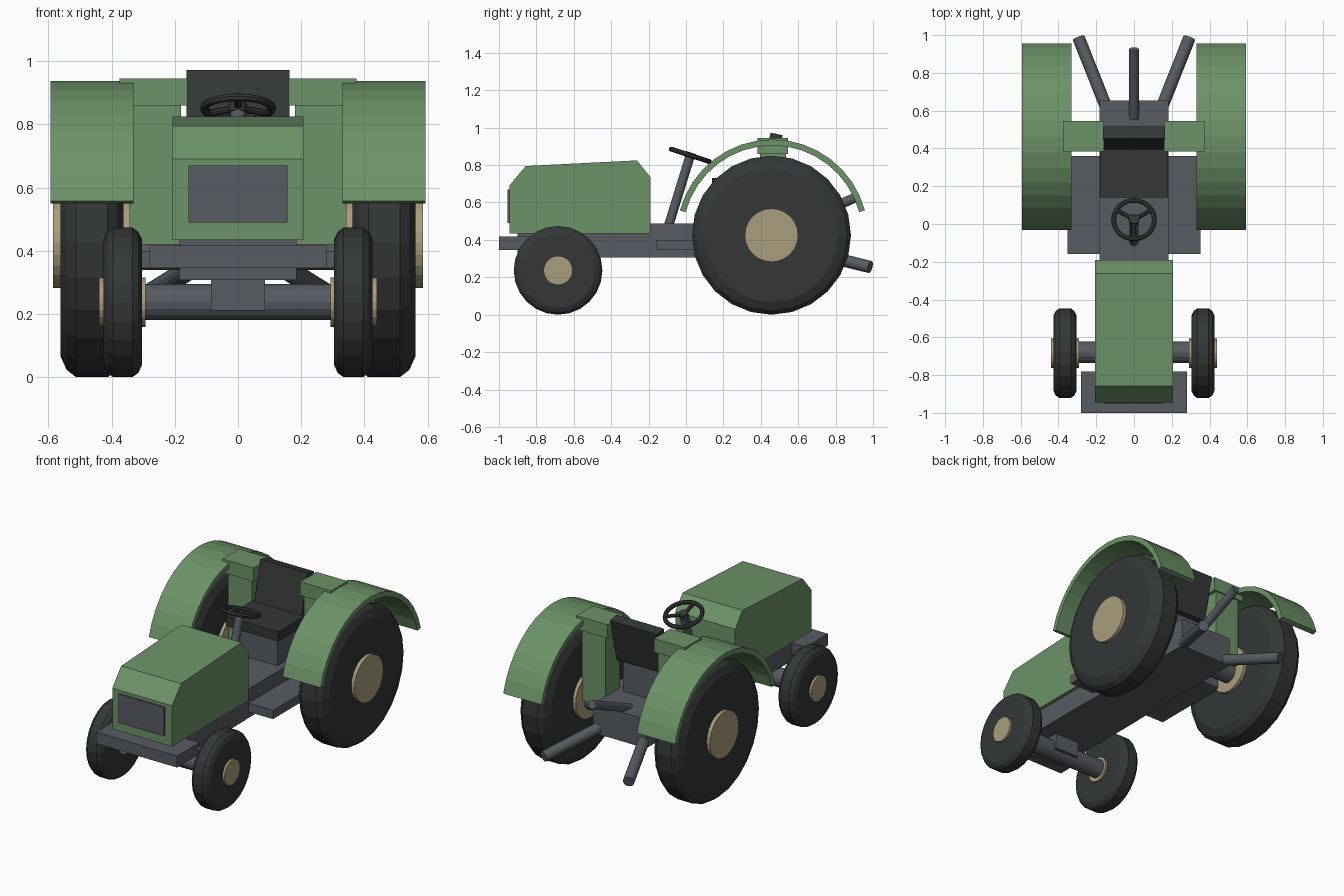
import bpy, bmesh, math
from mathutils import Vector

if "Cube" in bpy.data.objects:
    bpy.data.objects.remove(bpy.data.objects["Cube"])


def material(name, rgb):
    m = bpy.data.materials.new(name)
    m.diffuse_color = (*rgb, 1)
    m.use_nodes = True
    m.node_tree.nodes["Principled BSDF"].inputs["Base Color"].default_value = m.diffuse_color
    return m


GREEN = material("green_paint", (0.15, 0.29, 0.135))
METAL = material("dark_metal", (0.095, 0.105, 0.12))
BLACK = material("rubber", (0.033, 0.038, 0.037))
SAND = material("sand_paint", (0.40, 0.34, 0.20))


def finish(name, bm, mat):
    bmesh.ops.recalc_face_normals(bm, faces=bm.faces)
    me = bpy.data.meshes.new(name)
    bm.to_mesh(me)
    bm.free()
    me.materials.append(mat)
    ob = bpy.data.objects.new(name, me)
    bpy.context.collection.objects.link(ob)
    return ob


def extrude_x(name, profile, x0, x1, mat):
    """Extrude a closed (y, z) profile from x0 to x1."""
    bm = bmesh.new()
    face = bm.faces.new([bm.verts.new((x0, y, z)) for y, z in profile])
    new = bmesh.ops.extrude_face_region(bm, geom=[face])["geom"]
    verts = [v for v in new if isinstance(v, bmesh.types.BMVert)]
    bmesh.ops.translate(bm, verts=verts, vec=(x1 - x0, 0, 0))
    return finish(name, bm, mat)


def box(name, x, y, z, mat):
    return extrude_x(name, [(y[0], z[0]), (y[1], z[0]), (y[1], z[1]), (y[0], z[1])], *x, mat)


def rod(name, a, b, r, mat, sides=16):
    a, b = Vector(a), Vector(b)
    bm = bmesh.new()
    bmesh.ops.create_cone(bm, cap_ends=True, segments=sides, radius1=r, radius2=r, depth=(b - a).length)
    ob = finish(name, bm, mat)
    ob.rotation_euler = (b - a).to_track_quat("Z", "Y").to_euler()
    ob.location = (a + b) / 2
    return ob


def tyre(name, centre, r, half, sides):
    """Lathe a shouldered tyre profile around the x axis."""
    profile = [(-1, 0.84), (-0.8, 0.945), (-0.5, 1), (0.5, 1), (0.8, 0.945), (1, 0.84)]
    bm = bmesh.new()
    rings = []
    for px, pr in profile:
        rings.append([bm.verts.new((px * half, pr * r * math.sin(t), pr * r * math.cos(t)))
                      for t in (2 * math.pi * i / sides for i in range(sides))])
    for p, q in zip(rings, rings[1:]):
        for i in range(sides):
            j = (i + 1) % sides
            bm.faces.new((p[i], p[j], q[j], q[i]))
    bm.faces.new(rings[0])
    bm.faces.new(rings[-1])
    finish(name, bm, BLACK).location = centre


# Chassis, front weight plate and axles
box("front_chassis", (-0.185, 0.185), (-0.90, -0.19), (0.307, 0.44), METAL)
box("rear_chassis", (-0.183, 0.183), (-0.19, 0.655), (0.307, 0.488), METAL)
box("front_plate", (-0.28, 0.28), (-1.0, -0.78), (0.345, 0.417), METAL)
box("axle_pivot", (-0.085, 0.085), (-0.75, -0.61), (0.212, 0.32), METAL)
rod("front_axle", (-0.3, -0.68, 0.238), (0.3, -0.68, 0.238), 0.057, METAL)
rod("rear_axle", (-0.36, 0.457, 0.40), (0.36, 0.457, 0.40), 0.06, METAL)

# Hood and grille
extrude_x("hood", [(-0.945, 0.435), (-0.945, 0.69), (-0.857, 0.795), (-0.262, 0.825),
                   (-0.19, 0.735), (-0.19, 0.435)], -0.207, 0.207, GREEN)
box("grille", (-0.157, 0.157), (-0.954, -0.93), (0.49, 0.67), METAL)

# Seat
box("seat_base", (-0.14, 0.14), (0.19, 0.42), (0.48, 0.68), METAL)
box("seat_cushion", (-0.18, 0.18), (0.14, 0.42), (0.67, 0.73), BLACK)
extrude_x("seat_back", [(0.385, 0.69), (0.45, 0.69), (0.517, 0.96), (0.453, 0.973)],
          -0.163, 0.163, BLACK)

# Steering column and wheel
hub = Vector((0, 0.023, 0.852))
rod("steering_column", (0, -0.095, 0.47), hub, 0.025, METAL)
axis = (hub - Vector((0, -0.095, 0.49))).normalized()
bpy.ops.mesh.primitive_torus_add(major_radius=0.108, minor_radius=0.013, major_segments=24,
                                 minor_segments=8, location=hub,
                                 rotation=(-math.atan2(axis.y, axis.z), 0, 0))
rim = bpy.context.object
rim.name = "steering_wheel"
rim.data.materials.append(BLACK)
forward = Vector((1, 0, 0)).cross(axis)
for k in range(3):
    t = math.radians(90 + 120 * k)
    rod("steering_spoke", hub, hub + 0.108 * (math.cos(t) * Vector((1, 0, 0)) + math.sin(t) * forward),
        0.011, BLACK, 8)
rod("steering_hub", hub - axis * 0.015, hub + axis * 0.015, 0.028, BLACK, 12)

# Fender arc profile around the rear wheel centre
RY, RZ = 0.462, 0.425
angles = [math.radians(15 + 150 * i / 16) for i in range(17)]
arc = [(RY + 0.512 * math.cos(t), RZ + 0.512 * math.sin(t)) for t in angles]
arc += [(RY + 0.48 * math.cos(t), RZ + 0.48 * math.sin(t)) for t in reversed(angles)]

# Paired parts on both sides
for s, side in ((-1, "left"), (1, "right")):
    tyre("rear_tyre_" + side, (s * 0.4625, 0.457, RZ), 0.425, 0.1, 24)
    rod("rear_hub_" + side, (s * 0.342, 0.457, RZ), (s * 0.585, 0.457, RZ), 0.143, SAND, 24)
    tyre("front_tyre_" + side, (s * 0.365, -0.684, 0.237), 0.237, 0.061, 24)
    rod("front_hub_" + side, (s * 0.292, -0.684, 0.237), (s * 0.44, -0.684, 0.237), 0.078, SAND, 20)
    extrude_x("fender_" + side, arc, s * 0.33, s * 0.593, GREEN)
    box("fender_pillar_" + side, (s * 0.18, s * 0.345), (0.395, 0.535), (0.42, 0.92), GREEN)
    box("fender_cap_" + side, (s * 0.16, s * 0.375), (0.383, 0.545), (0.86, 0.945), GREEN)
    box("foot_plate_" + side, (s * 0.17, s * 0.352), (-0.158, 0.36), (0.345, 0.4), METAL)
    rod("lower_link_" + side, (s * 0.14, 0.60, 0.35), (s * 0.293, 0.985, 0.255), 0.033, METAL)

# Upper hitch link
rod("upper_link", (0, 0.56, 0.475), (0, 0.925, 0.635), 0.026, METAL)
